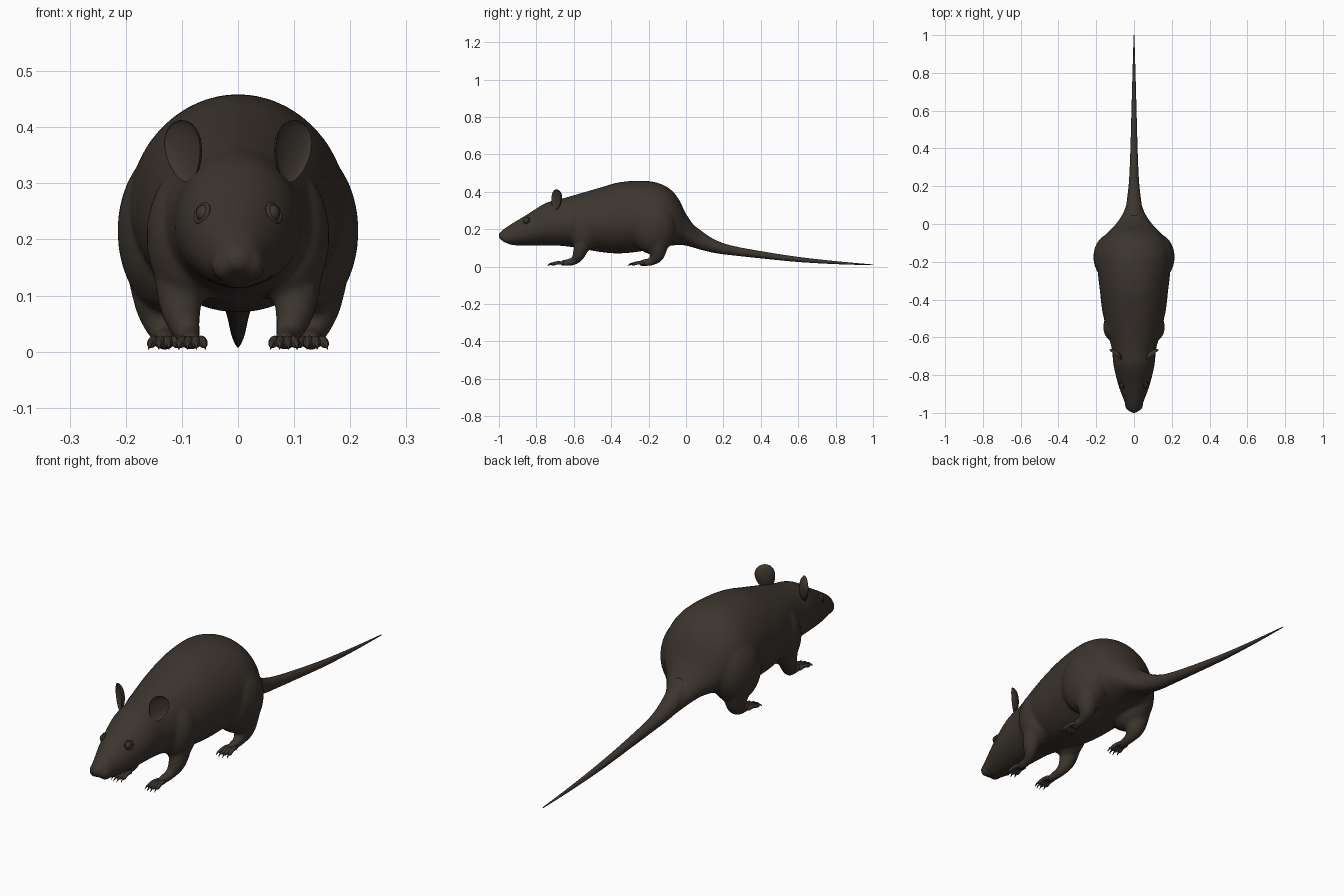
import bpy, bmesh, math
from mathutils import Vector, Matrix

if "Cube" in bpy.data.objects:
    bpy.data.objects.remove(bpy.data.objects["Cube"])

fur = bpy.data.materials.new("dark brown fur")
fur.diffuse_color = (0.046, 0.036, 0.028, 1)
fur.use_nodes = True
fur.node_tree.nodes["Principled BSDF"].inputs["Base Color"].default_value = fur.diffuse_color


def spline(rows, steps):
    """Catmull-Rom interpolation through rows of numbers."""
    out = []
    for i in range(len(rows) - 1):
        p = [rows[max(0, min(len(rows) - 1, i + k))] for k in (-1, 0, 1, 2)]
        for s in range(steps):
            t = s / steps
            out.append([0.5 * (2 * b + (c - a) * t + (2 * a - 5 * b + 4 * c - d) * t * t
                               + (3 * b - a - 3 * c + d) * t ** 3) for a, b, c, d in zip(*p)])
    return out + [list(rows[-1])]


def skin(bm, rings):
    """Join rings of points into a closed surface."""
    vs = [[bm.verts.new(p) for p in r] for r in rings]
    n = len(vs[0])
    for a, b in zip(vs, vs[1:]):
        for i in range(n):
            bm.faces.new((a[i], a[(i + 1) % n], b[(i + 1) % n], b[i]))
    bm.faces.new(vs[0][::-1])
    bm.faces.new(vs[-1])


def tube(bm, pts, n=16, steps=5):
    """Round tube through (x, y, z, radius) points."""
    path = spline(pts, steps)
    rings = []
    for i, p in enumerate(path):
        a, b = path[max(0, i - 1)], path[min(len(path) - 1, i + 1)]
        d = (Vector(b[:3]) - Vector(a[:3])).normalized()
        u = d.cross(Vector((1, 0, 0))).normalized()
        v = d.cross(u)
        rings.append([Vector(p[:3]) + max(p[3], 0.0005) * (u * math.cos(t) + v * math.sin(t))
                      for t in (2 * math.pi * k / n for k in range(n))])
    skin(bm, rings)


def ball(bm, centre, radii, seg=32):
    m = Matrix.Translation(centre) @ Matrix.Diagonal((*radii, 1))
    return bmesh.ops.create_uvsphere(bm, u_segments=seg, v_segments=seg // 2, radius=1, matrix=m)["verts"]


def finish(bm, name, mirror=False):
    bmesh.ops.recalc_face_normals(bm, faces=bm.faces)
    for f in bm.faces:
        f.smooth = True
    me = bpy.data.meshes.new(name)
    bm.to_mesh(me)
    bm.free()
    me.materials.append(fur)
    ob = bpy.data.objects.new(name, me)
    bpy.context.collection.objects.link(ob)
    if mirror:
        ob.modifiers.new("mirror", "MIRROR").use_mirror_merge = False
    return ob


# Body and head: (y, top, bottom, half width)
sections = [(-1.0, .178, .150, .014), (-.975, .200, .134, .036), (-.93, .230, .115, .055),
            (-.85, .278, .113, .084), (-.75, .340, .113, .108), (-.66, .364, .110, .118),
            (-.57, .390, .098, .142), (-.46, .422, .078, .168), (-.36, .450, .070, .180),
            (-.25, .459, .080, .192), (-.16, .450, .098, .193), (-.09, .418, .110, .172),
            (-.04, .362, .115, .135), (0, .282, .112, .096), (.05, .212, .098, .062),
            (.10, .172, .084, .042), (.16, .141, .072, .029)]
bm = bmesh.new()
rings = []
for y, top, bot, w in spline(sections, 5):
    mid = bot + 0.45 * (top - bot)
    ring = []
    for k in range(40):
        a = 2 * math.pi * k / 40
        s = math.sin(a)
        ring.append((w * math.cos(a), y, mid + s * ((top - mid) if s > 0 else (mid - bot))))
    rings.append(ring)
skin(bm, rings)

# Haunches, shoulders, cheeks and legs, fused with the body
for s in (1, -1):
    ball(bm, (s * .118, -.175, .215), (.097, .125, .150))
    ball(bm, (s * .088, -.545, .205), (.075, .085, .125))
    ball(bm, (s * .024, -.955, .155), (.024, .035, .030))
    tube(bm, [(s * .095, -.54, .20, .060), (s * .104, -.555, .12, .044), (s * .100, -.573, .065, .034),
              (s * .090, -.595, .033, .023), (s * .085, -.63, .022, .019), (s * .083, -.67, .018, .015)])
    tube(bm, [(s * .130, -.15, .18, .080), (s * .138, -.15, .10, .052), (s * .134, -.158, .055, .038),
              (s * .130, -.185, .028, .023), (s * .130, -.22, .021, .019), (s * .131, -.25, .017, .015)])
body = finish(bm, "body")
r = body.modifiers.new("fuse", "REMESH")
r.mode, r.voxel_size, r.use_smooth_shade = "VOXEL", 0.007, True
sm = body.modifiers.new("soften", "SMOOTH")
sm.factor, sm.iterations = 0.5, 6

# Tail
bm = bmesh.new()
tube(bm, [(0, .02, .175, .050), (0, .10, .128, .041), (0, .17, .102, .032), (0, .25, .085, .025),
          (0, .40, .063, .019), (0, .60, .038, .0135), (0, .80, .021, .008), (0, 1.0, .009, .002)], 20, 6)
finish(bm, "tail")

# Ears: thin cupped shells facing forward and outward
bm = bmesh.new()
for v in ball(bm, (0, 0, 0), (1, 1, 1), 40):
    x, y, z = v.co
    depth = abs(y) * (0.024 if y > 0 else 0.013)
    v.co = (x * .040 * (1 + .2 * z), depth, z * .056)
turn = (Matrix.Translation((.098, -.695, .357)) @ Matrix.Rotation(math.radians(16), 4, "Y")
        @ Matrix.Rotation(math.radians(38), 4, "Z") @ Matrix.Rotation(math.radians(-10), 4, "X"))
bmesh.ops.transform(bm, matrix=turn, verts=bm.verts)
finish(bm, "ears", True)

# Eyes and eyelids
bm = bmesh.new()
ball(bm, (.061, -.853, .246), (.014, .017, .016), 24)
finish(bm, "eyes", True)
bm = bmesh.new()
out = Vector((.75, -.5, .35)).normalized()
u = out.cross(Vector((0, 0, 1))).normalized()
v = u.cross(out)
lid = []
for k in range(24):
    a = 2 * math.pi * k / 24
    d = u * math.cos(a) + v * math.sin(a)
    c = Vector((.064, -.853, .247)) + d * .017
    lid.append([bm.verts.new(c + .004 * (d * math.cos(b) + out * math.sin(b)))
                for b in (2 * math.pi * j / 8 for j in range(8))])
for k in range(24):
    p, q = lid[k], lid[(k + 1) % 24]
    for j in range(8):
        bm.faces.new((p[j], p[(j + 1) % 8], q[(j + 1) % 8], q[j]))
finish(bm, "eyelids", True)

# Nose
bm = bmesh.new()
ball(bm, (0, -.985, .168), (.017, .015, .012), 24)
finish(bm, "nose")

# Toes and claws, four on each foot
toes, claws = bmesh.new(), bmesh.new()
for cx, cy, spread in ((.082, -.655, .0155), (.132, -.225, .0175)):
    for k in range(4):
        f = k - 1.5
        reach = 1 - .09 * abs(f)
        x = lambda t: cx + f * (.009 + (spread - .009) * t)
        y = lambda t: cy - .085 * t * reach
        tube(toes, [(x(0), y(0), .018, .009), (x(.4), y(.4), .020, .0085),
                    (x(.7), y(.7), .014, .008), (x(.84), y(.84), .012, .004)], 10, 4)
        tube(claws, [(x(.68), y(.68), .016, .005), (x(.88), y(.88), .015, .004),
                     (x(1.08), y(1.08), .004, .0008)], 8, 4)
finish(toes, "toes", True)
finish(claws, "claws", True)
